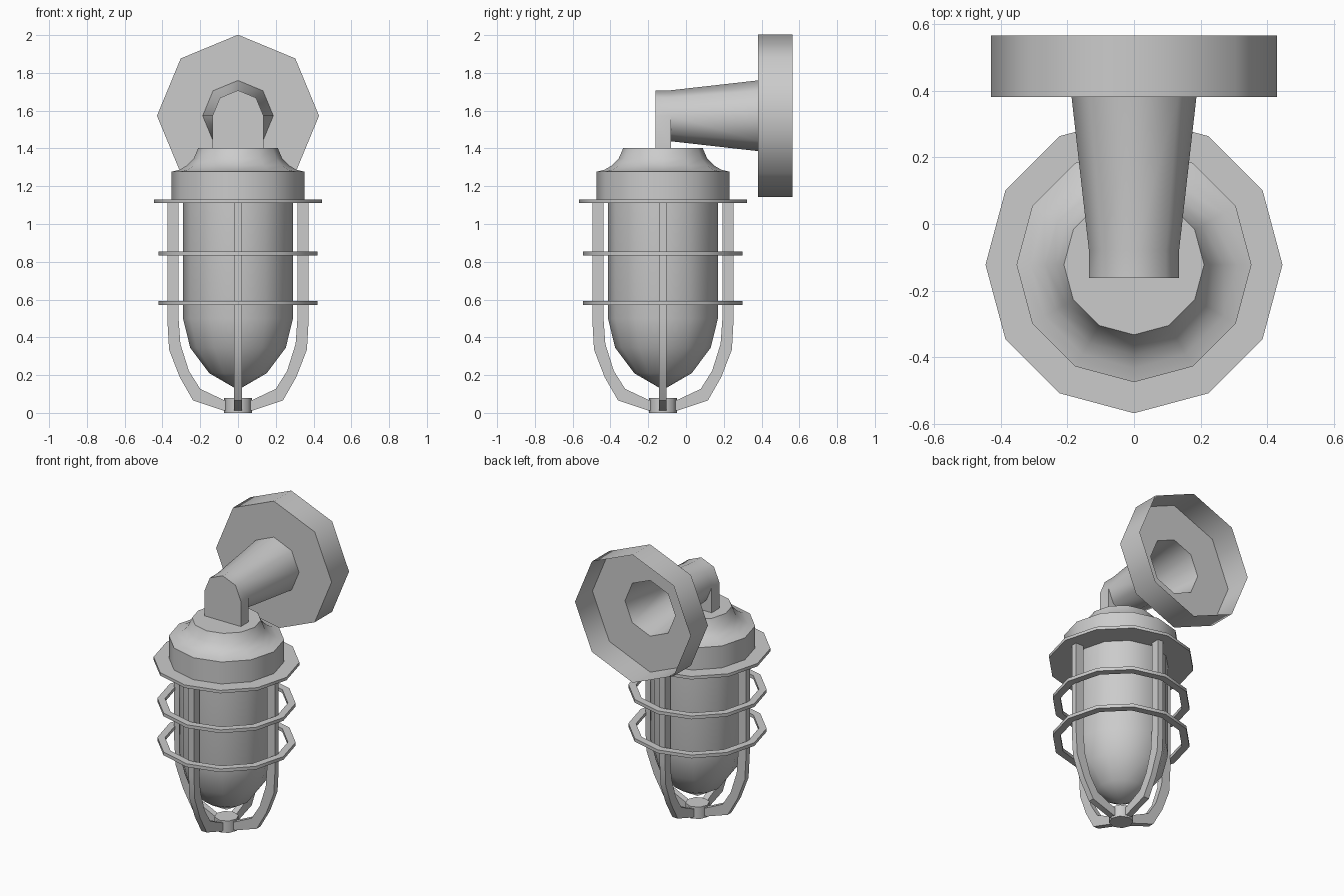
import bpy, bmesh, math

if "Cube" in bpy.data.objects:
    bpy.data.objects.remove(bpy.data.objects["Cube"])

AX = -0.122    # y of the lamp axis
PZ = 1.573     # z of the wall mount axis


def finish(name, bm, angle=50):
    bmesh.ops.remove_doubles(bm, verts=bm.verts, dist=1e-5)
    me = bpy.data.meshes.new(name)
    bm.to_mesh(me)
    bm.free()
    for p in me.polygons:
        p.use_smooth = angle > 0
    if angle:
        me.set_sharp_from_angle(angle=math.radians(angle))
    ob = bpy.data.objects.new(name, me)
    bpy.context.collection.objects.link(ob)
    return ob


def lathe(name, prof, n=12, closed=False, angle=50):
    """Revolve (radius, z) points, listed bottom to top on the outside."""
    bm = bmesh.new()
    rings = [[bm.verts.new((r * math.cos(2 * math.pi * i / n),
                            AX + r * math.sin(2 * math.pi * i / n), z))
              for i in range(n)] if r > 0 else [bm.verts.new((0, AX, z))] * n
             for r, z in prof]
    pairs = list(zip(rings, rings[1:]))
    if closed:
        pairs.append((rings[-1], rings[0]))
    for a, b in pairs:
        for i in range(n):
            j = (i + 1) % n
            bm.faces.new(list(dict.fromkeys((a[i], a[j], b[j], b[i]))))
    return finish(name, bm, angle)


# Cap with its wide flange
lathe("cap", [(0.28, 1.11), (0.445, 1.11), (0.445, 1.13), (0.352, 1.13),
              (0.352, 1.277), (0.31, 1.287), (0.27, 1.31), (0.235, 1.345),
              (0.21, 1.403), (0, 1.403)])

# Glass dome
lathe("glass", [(0, 0.122), (0.152, 0.21), (0.253, 0.345), (0.291, 0.5), (0.291, 1.115)])

# Guard rings
for k, z in enumerate((0.57, 0.832)):
    lathe(f"guard_ring_{k + 1}", [(0.375, z), (0.422, z), (0.422, z + 0.022),
                                  (0.375, z + 0.022)], closed=True)

# Bottom hub
lathe("hub", [(0, 0), (0.074, 0), (0.074, 0.08), (0, 0.08)], n=8)

# Four guard bars
outer = [(0.374, 1.112), (0.374, 0.495), (0.365, 0.335), (0.309, 0.19),
         (0.238, 0.066), (0.08, 0.013), (0.0, 0.013)]
inner = [(0.315, 1.112), (0.315, 0.505), (0.305, 0.365), (0.26, 0.222),
         (0.2, 0.127), (0.075, 0.068), (0.0, 0.068)]
for k in range(4):
    c, s = round(math.cos(k * math.pi / 2)), round(math.sin(k * math.pi / 2))
    bm = bmesh.new()
    secs = []
    for o, i in zip(outer, inner):
        quad = ((o, -0.02), (o, 0.02), (i, 0.02), (i, -0.02))
        secs.append([bm.verts.new((r * c - w * s, AX + r * s + w * c, z))
                     for (r, z), w in quad])
    for a, b in zip(secs, secs[1:]):
        for i in range(4):
            j = (i + 1) % 4
            bm.faces.new((a[i], a[j], b[j], b[i]))
    bmesh.ops.recalc_face_normals(bm, faces=bm.faces)
    finish(f"guard_bar_{k + 1}", bm, 30)


def octagon(bm, r, y):
    return [bm.verts.new((r * math.cos(i * math.pi / 4), y, PZ + r * math.sin(i * math.pi / 4)))
            for i in range(8)]


def bridge(bm, a, b):
    for i in range(8):
        j = (i + 1) % 8
        bm.faces.new((a[i], a[j], b[j], b[i]))


# Wall mount: open-backed cup and hollow tapered arm ending in an arched elbow
bm = bmesh.new()
rim = octagon(bm, 0.429, 0.565)
face = octagon(bm, 0.429, 0.38)
root = octagon(bm, 0.187, 0.38)
tip = octagon(bm, 0.135, -0.08)
for a, b in ((rim, face), (face, root), (root, tip)):
    bridge(bm, a, b)
foot = [bm.verts.new((x, -0.08, 1.40)) for x in (-0.135, 0.135)]
back = tip[:5] + foot
front = [bm.verts.new((v.co.x, -0.162, v.co.z)) for v in back]
for i in range(7):
    j = (i + 1) % 7
    bm.faces.new((back[i], back[j], front[j], front[i]))
bm.faces.new(front)
bm.faces.new(tip[4:] + [tip[0], foot[1], foot[0]])
bmesh.ops.recalc_face_normals(bm, faces=bm.faces)
# keep the cup's outer wall facing outward
top = max(bm.faces, key=lambda f: f.calc_center_median().z)
if top.normal.z < 0:
    bmesh.ops.reverse_faces(bm, faces=bm.faces)
finish("wall_mount", bm)
